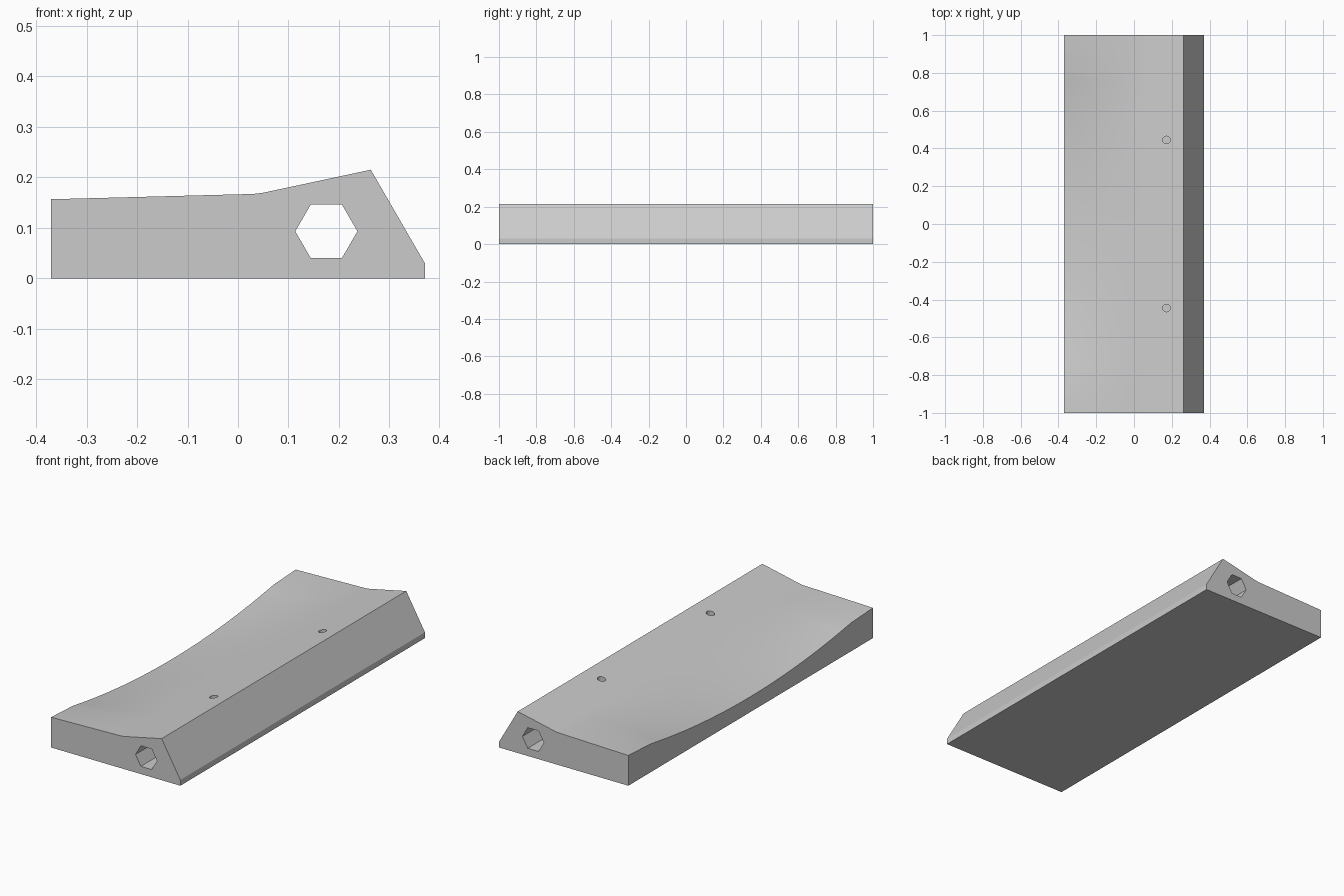
import bpy, bmesh, math
from mathutils import Matrix

cube = bpy.data.objects.get("Cube")
if cube:
    bpy.data.objects.remove(cube)

# One plain grey for the whole part
grey = bpy.data.materials.new("plain grey")
grey.use_nodes = True
GREY = (0.6, 0.6, 0.6, 1)
grey.diffuse_color = GREY
grey.node_tree.nodes["Principled BSDF"].inputs["Base Color"].default_value = GREY

LEFT, RIGHT, RIDGE_X, RIDGE_Z, CREASE = -0.37, 0.37, 0.263, 0.215, 0.04


def new_object(name, bm):
    bmesh.ops.recalc_face_normals(bm, faces=bm.faces)
    mesh = bpy.data.meshes.new(name)
    bm.to_mesh(mesh)
    bm.free()
    mesh.materials.append(grey)
    obj = bpy.data.objects.new(name, mesh)
    bpy.context.collection.objects.link(obj)
    return obj


def lift(y):
    """How far the thin edge curls up along the length, 0 to 1."""
    a = abs(y)
    if a < 0.82:
        return 0.88 * (a / 0.82) ** 2
    return 0.88 + 0.12 * (a - 0.82) / 0.18


def top_z(x, y):
    plane = RIDGE_Z - 0.214 * (RIDGE_X - x)
    return plane + 0.077 * lift(y) * max(0, (CREASE - x) / (CREASE - LEFT))


# Wedge body: cross-sections lofted along the length
xs = [0.05, 0.03] + [0.03 + (LEFT - 0.03) * i / 8 for i in range(1, 9)]
inner = [-0.82 + 1.64 * i / 24 for i in range(25)]
bm = bmesh.new()
rings = []
for y in [-1] + inner + [1]:
    outline = [(LEFT, 0), (RIGHT, 0), (RIGHT, 0.03), (RIDGE_X, RIDGE_Z)]
    outline += [(x, top_z(x, y)) for x in xs]
    rings.append([bm.verts.new((x, y, z)) for x, z in outline])
for a, b in zip(rings, rings[1:]):
    for i in range(len(a)):
        j = (i + 1) % len(a)
        bm.faces.new((a[i], a[j], b[j], b[i]))
bm.faces.new(rings[0])
bm.faces.new(rings[-1])
body = new_object("wedge_body", bm)


def cut(name, sides, radius, depth, matrix):
    bm = bmesh.new()
    bmesh.ops.create_cone(bm, cap_ends=True, segments=sides, radius1=radius,
                          radius2=radius, depth=depth, matrix=matrix)
    cutter = new_object(name, bm)
    cutter.hide_render = True
    mod = body.modifiers.new(name, 'BOOLEAN')
    mod.operation = 'DIFFERENCE'
    mod.solver = 'EXACT'
    mod.object = cutter
    bpy.ops.object.modifier_apply(modifier=name)
    bpy.data.objects.remove(cutter)


bpy.context.view_layer.objects.active = body
body.select_set(True)

# Hexagonal channel through the whole length, corners pointing sideways
cut("hex_channel", 6, 0.0615, 2.4, Matrix.Translation((0.175, 0, 0.093))
    @ Matrix.Rotation(math.pi / 2, 4, 'X') @ Matrix.Rotation(math.pi / 6, 4, 'Z'))

# Two round holes from the top down into the channel
for side in (-1, 1):
    cut("screw_hole", 24, 0.02, 0.2, Matrix.Translation((0.172, side * 0.445, 0.2)))

bpy.ops.object.shade_smooth_by_angle(angle=math.radians(30))
